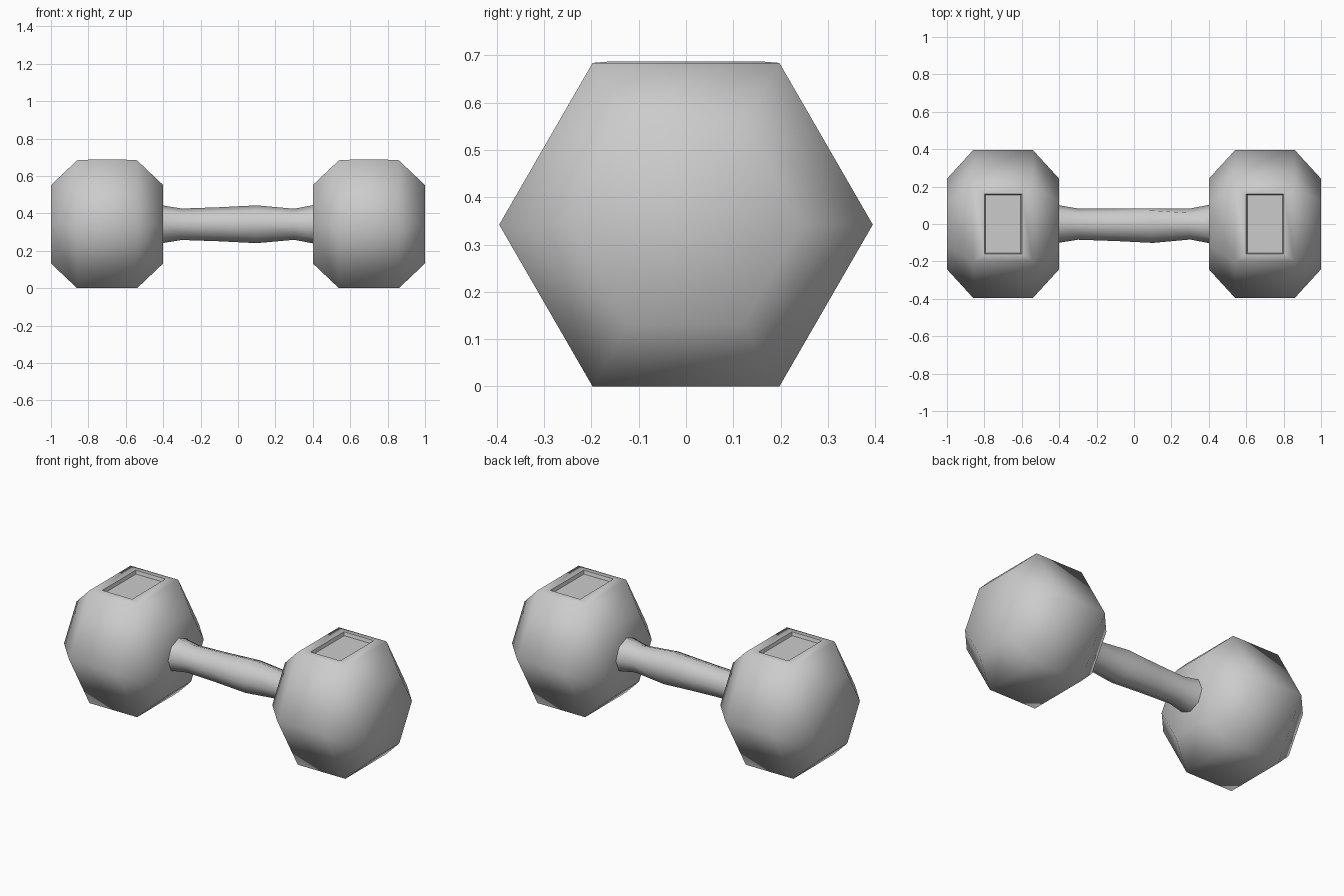
import bpy, bmesh, math

if "Cube" in bpy.data.objects:
    bpy.data.objects.remove(bpy.data.objects["Cube"])

R = 0.395                              # hexagon corner radius
ZC = R * math.cos(math.radians(30))    # axis height

mat = bpy.data.materials.new("iron grey")
mat.diffuse_color = (0.6, 0.6, 0.6, 1)
mat.use_nodes = True
mat.node_tree.nodes["Principled BSDF"].inputs["Base Color"].default_value = mat.diffuse_color


def loft(bm, rings, sides, x0=0.0, caps=True):
    """Skin a round profile of (x, radius) along the x axis."""
    loops = []
    for x, r in rings:
        loops.append([bm.verts.new((x0 + x,
                                    r * math.cos(2 * math.pi * i / sides),
                                    ZC + r * math.sin(2 * math.pi * i / sides)))
                      for i in range(sides)])
    for a, b in zip(loops, loops[1:]):
        for i in range(sides):
            j = (i + 1) % sides
            bm.faces.new((a[i], a[j], b[j], b[i]))
    if caps:
        bm.faces.new(loops[0])
        bm.faces.new(loops[-1])
    bmesh.ops.recalc_face_normals(bm, faces=bm.faces)
    for f in bm.faces:
        f.smooth = True


def finish(bm, name):
    me = bpy.data.meshes.new(name)
    bm.to_mesh(me)
    bm.free()
    me.materials.append(mat)
    ob = bpy.data.objects.new(name, me)
    bpy.context.collection.objects.link(ob)


# Hexagonal weights with chamfered ends and a sunken panel on top
for side, x0 in (("left", -0.7), ("right", 0.7)):
    bm = bmesh.new()
    loft(bm, [(-0.3, 0.242), (-0.16, R), (0.16, R), (0.3, 0.242)], 6, x0)
    top = max(bm.faces, key=lambda f: f.calc_center_median().z)
    bmesh.ops.inset_individual(bm, faces=[top], thickness=0.03)
    for v in top.verts:
        v.co = (x0 + math.copysign(0.1, v.co.x - x0),
                math.copysign(0.16, v.co.y), 2 * ZC + 0.003)
    top.normal_update()
    walls = bmesh.ops.inset_individual(bm, faces=[top], thickness=0.008,
                                       depth=-0.02)["faces"]
    for f in [top] + list(walls):
        f.smooth = False
    finish(bm, side + "_weight")

# Handle: flared ends, swollen grip, flatter on the back
bm = bmesh.new()
loft(bm, [(-0.4, 0.1), (-0.3, 0.084), (-0.1, 0.091), (0.1, 0.101),
          (0.3, 0.083), (0.4, 0.102)], 8, caps=False)
for v in bm.verts:
    if abs(v.co.x) < 0.35:
        v.co.y = min(v.co.y, 0.083)
finish(bm, "handle")
